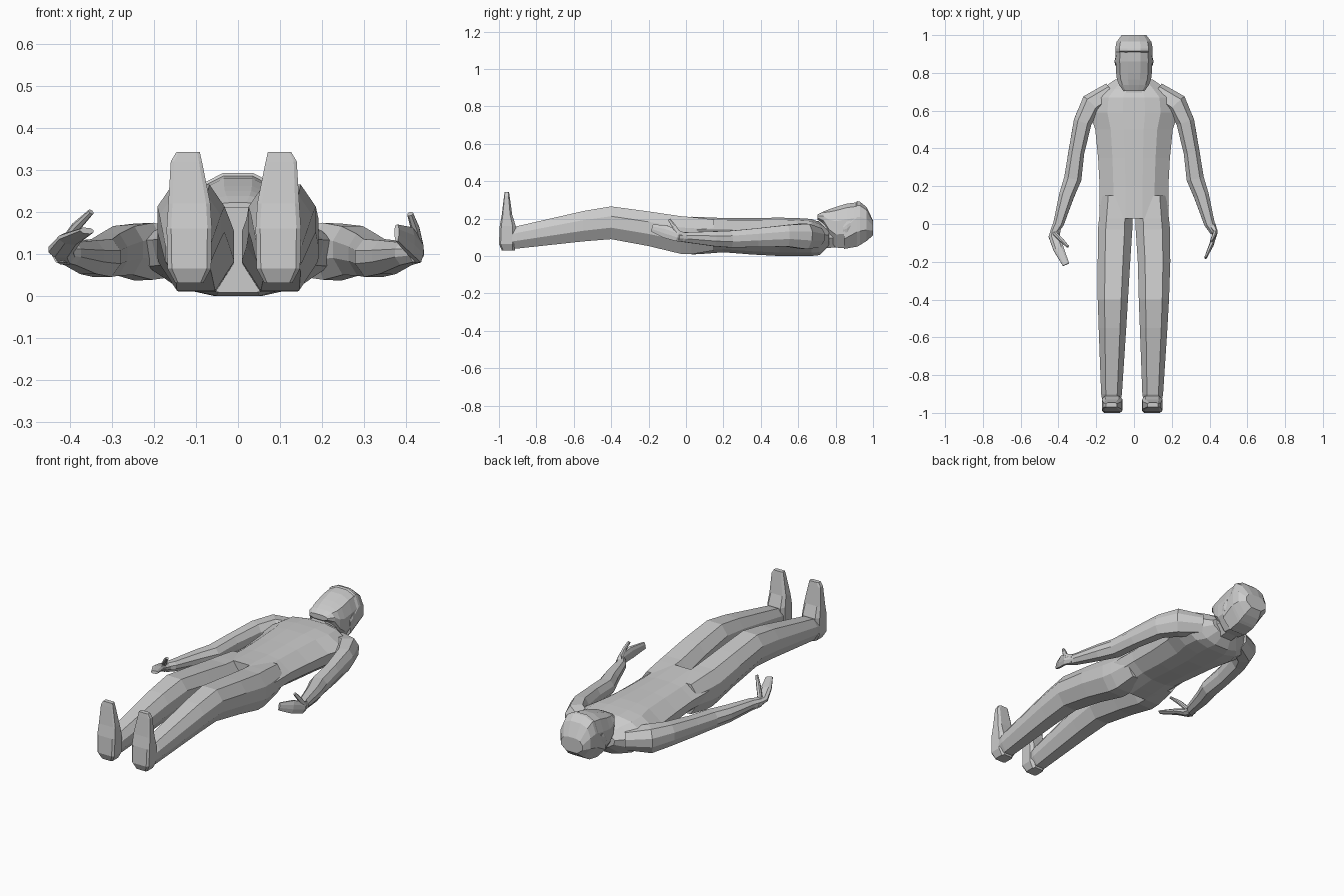
import bpy, bmesh
from mathutils import Vector

# Cross-sections as (side, up) pairs
LIMB = [(1, .4), (.55, 1), (-.55, 1), (-1, .4), (-1, -.3), (-.5, -1), (.5, -1), (1, -.3)]
TORSO = [(1, .3), (.6, .88), (.25, 1), (-.25, 1), (-.6, .88), (-1, .3),
         (-.93, -.3), (-.6, -.82), (-.25, -1), (.25, -1), (.6, -.82), (.93, -.3)]
HEAD = [(1, .3), (.78, .82), (.35, 1), (-.35, 1), (-.78, .82), (-1, .3), (-1, -.35), (-.5, -1), (.5, -1), (1, -.35)]
FOOT = [(1, .6), (.7, 1), (-.7, 1), (-1, .6), (-1, -.8), (-.8, -1), (.8, -1), (1, -.8)]


def loft(name, rings, straight=False, section=LIMB):
    """Skin rings of (x, y, z, half width, half height) into a closed flat-faced body."""
    bm = bmesh.new()
    pts = [Vector(r[:3]) for r in rings]
    loops = []
    for i, r in enumerate(rings):
        t = (pts[min(i + 1, len(pts) - 1)] - pts[max(i - 1, 0)]).normalized()
        if straight:  # keep sections square to the main axis
            a = max(range(3), key=lambda k: abs(t[k]))
            t = Vector([(1 if t[k] > 0 else -1) if k == a else 0 for k in range(3)])
        side = Vector((1, 0, 0))
        side = (side - t * side.dot(t)).normalized()
        up = t.cross(side)
        if up.z < -.01:
            up = -up
        loops.append([bm.verts.new(pts[i] + side * u * r[3] + up * v * r[4]) for u, v in section])
    n = len(section)
    for a, b in zip(loops, loops[1:]):
        for k in range(n):
            bm.faces.new((a[k], a[(k + 1) % n], b[(k + 1) % n], b[k]))
    bm.faces.new(loops[0])
    bm.faces.new(loops[-1])
    bmesh.ops.recalc_face_normals(bm, faces=bm.faces)
    me = bpy.data.meshes.new(name)
    bm.to_mesh(me)
    bm.free()
    ob = bpy.data.objects.new(name, me)
    bpy.context.collection.objects.link(ob)
    return ob


def span(x, y, z0, z1, hw):
    """Ring given by its bottom and top heights."""
    return (x, y, (z0 + z1) / 2, hw, (z1 - z0) / 2)


# Torso lying on its back
loft("torso", [span(0, .765, .055, .14, .10), span(0, .715, .005, .18, .17),
               span(0, .67, 0, .198, .225), span(0, .59, 0, .203, .235), span(0, .50, 0, .205, .205),
               span(0, .35, .008, .203, .19), span(0, .20, .02, .203, .182),
               span(0, .10, .012, .207, .184), span(0, .03, .008, .21, .182)], True, TORSO)

# Neck and head
loft("neck", [span(0, .62, .03, .18, .08), span(0, .84, .05, .20, .068)], True)
loft("head", [span(0, .703, .195, .222, .055), span(0, .735, .165, .238, .078),
              span(0, .765, .09, .25, .09), span(0, .80, .045, .262, .095),
              span(0, .86, .04, .28, .097), span(0, .92, .055, .287, .096),
              span(0, .965, .08, .25, .085), span(0, .995, .12, .19, .05)], True, HEAD)
# Hair shell across the crown
loft("hair", [span(0, .845, .038, .20, .098), span(0, .915, .05, .293, .099),
              span(0, .93, .058, .29, .099), span(0, .965, .08, .262, .092),
              span(0, 1.0, .11, .19, .065)], True, HEAD)

for s, side in ((-1, "left"), (1, "right")):
    # Ear
    loft(side + "_ear", [span(s * .092, .84, .13, .16, .008), span(s * .095, .86, .125, .185, .008),
                         span(s * .093, .88, .15, .19, .007)], True)

    # Leg with raised knee; the two ankles are not quite symmetric
    d = -.02 if s > 0 else 0
    loft(side + "_leg", [span(s * .095, .15, .03, .195, .075), span(s * .097, .03, .01, .208, .088),
                         span(s * .10, -.03, .012, .213, .091),
                         span(s * .106, -.20, .053, .238, .086),
                         span(s * .112 + d / 3, -.40, .09, .265, .08),
                         span(s * .114 + d / 2, -.55, .078, .24, .073),
                         span(s * .119 + d, -.90, .04, .16, .055),
                         span(s * .119 + d, -.95, .04, .14, .046)], True)

    # Foot pointing up
    fx = s * .119 + d - s * .003
    loft(side + "_foot", [(fx, -.95, .03, .033, .035), (fx, -.955, .065, .052, .045),
                          (fx, -.953, .16, .054, .043), (fx, -.957, .22, .050, .028),
                          (fx + s * .007, -.958, .32, .037, .015),
                          (fx + s * .003, -.958, .342, .028, .012)], True, FOOT)

    # Arm bent a little at the elbow
    e = .012 * s
    loft(side + "_arm", [(s * .12, .70, .10, .05, .05), (s * .225, .635, .105, .058, .068),
                         (s * .272, .54, .108, .048, .058), (s * .293 + e, .38, .098, .042, .050),
                         (s * .312 + e, .24, .09, .046, .045), (s * .345 + e, .15, .092, .040, .040),
                         (s * .40, .0, .10, .028, .027), (s * .425, -.045, .102, .02, .022)])

# Hands: left lies open, right rests on its edge
loft("left_hand", [(-.412, -.02, .098, .024, .024), (-.422, -.065, .108, .03, .018),
                   (-.400, -.13, .135, .028, .013), (-.36, -.215, .155, .018, .007)])
loft("left_thumb", [(-.42, -.05, .115, .012, .012), (-.385, -.085, .165, .011, .011),
                    (-.35, -.12, .20, .007, .006)])
loft("right_hand", [(.412, -.01, .10, .022, .024), (.43, -.045, .108, .012, .03),
                    (.41, -.11, .13, .011, .034), (.378, -.18, .15, .006, .02)])
loft("right_thumb", [(.43, -.04, .12, .011, .012), (.422, -.065, .16, .01, .011),
                     (.41, -.09, .195, .007, .007)])
